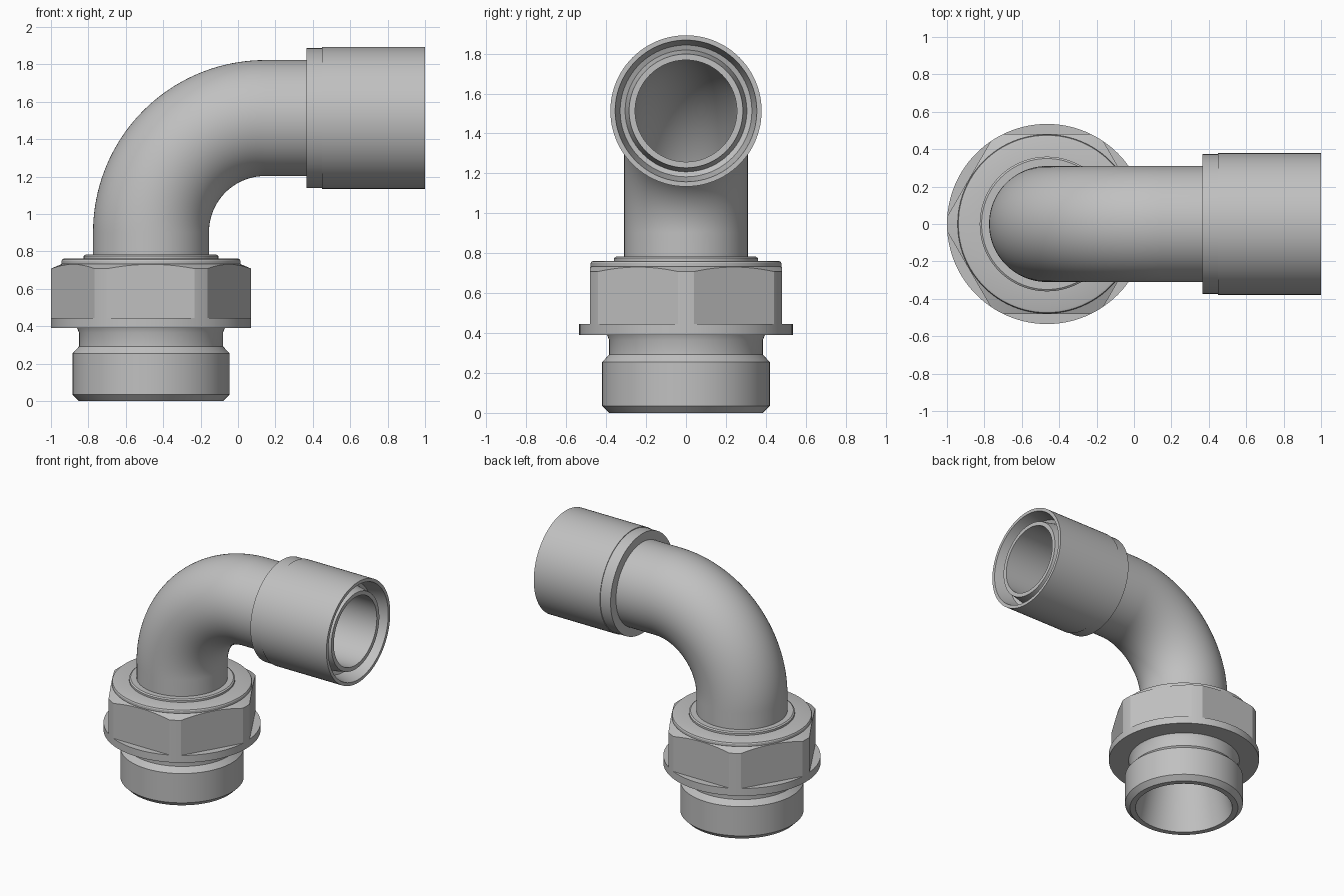
import bpy, bmesh, math
from mathutils import Vector, Matrix

if "Cube" in bpy.data.objects:
    bpy.data.objects.remove(bpy.data.objects["Cube"])

AX = -0.465          # x of the vertical axis
ZC = 1.513           # z of the horizontal axis
SEG = 96

metal = bpy.data.materials.new("light grey metal")
metal.diffuse_color = (0.53, 0.53, 0.53, 1)
metal.use_nodes = True
metal.node_tree.nodes["Principled BSDF"].inputs["Base Color"].default_value = metal.diffuse_color


def finish(bm, name, angle=25):
    bmesh.ops.recalc_face_normals(bm, faces=bm.faces)
    me = bpy.data.meshes.new(name)
    bm.to_mesh(me)
    bm.free()
    me.materials.append(metal)
    ob = bpy.data.objects.new(name, me)
    bpy.context.collection.objects.link(ob)
    shade(ob, angle)
    return ob


def shade(ob, angle=25):
    bpy.ops.object.select_all(action='DESELECT')
    ob.select_set(True)
    bpy.context.view_layer.objects.active = ob
    bpy.ops.object.shade_smooth_by_angle(angle=math.radians(angle))


def skin(bm, rings, closed):
    """Join rings of vertices with quads."""
    n = len(rings[0])
    for i in range(len(rings) if closed else len(rings) - 1):
        a, b = rings[i], rings[(i + 1) % len(rings)]
        for j in range(n):
            k = (j + 1) % n
            bm.faces.new((a[j], a[k], b[k], b[j]))


def lathe(name, profile, matrix):
    """Revolve a closed (radius, height) profile around local z."""
    bm = bmesh.new()
    rings = []
    for r, h in profile:
        rings.append([bm.verts.new(matrix @ Vector((
            r * math.cos(2 * math.pi * j / SEG),
            r * math.sin(2 * math.pi * j / SEG), h))) for j in range(SEG)])
    skin(bm, rings, True)
    return finish(bm, name)


UP = Matrix.Translation((AX, 0, 0))
SIDE = Matrix.Translation((0, 0, ZC)) @ Matrix.Rotation(math.pi / 2, 4, 'Y')

# Threaded end with relief neck and round flange
lathe("threaded_end", [
    (0.345, 0), (0.385, 0), (0.42, 0.035), (0.42, 0.255), (0.385, 0.292),
    (0.385, 0.365), (0.395, 0.39), (0.535, 0.39), (0.535, 0.445),
    (0.28, 0.445), (0.255, 0.43)], UP)

# Hexagonal nut: chamfered ring clipped by a hexagonal prism
nut = lathe("hex_nut", [
    (0.3, 0.44), (0.535, 0.44), (0.535, 0.708), (0.465, 0.738), (0.3, 0.738)], UP)
bm = bmesh.new()
bmesh.ops.create_cone(bm, cap_ends=True, segments=6, depth=1,
                      radius1=0.482 / math.cos(math.pi / 6),
                      radius2=0.482 / math.cos(math.pi / 6),
                      matrix=Matrix.Translation((AX, 0, 0.6)))
# Turn the prism so that corners point along x
far = max(bm.verts, key=lambda v: v.co.x).co
turn = math.atan2(far.y, far.x - AX)
bmesh.ops.rotate(bm, verts=bm.verts, cent=(AX, 0, 0),
                 matrix=Matrix.Rotation(-turn, 3, 'Z'))
cutter = finish(bm, "hex_cutter")
mod = nut.modifiers.new("hex", 'BOOLEAN')
mod.operation = 'INTERSECT'
mod.solver = 'EXACT'
mod.object = cutter
bpy.context.view_layer.objects.active = nut
bpy.ops.object.modifier_apply(modifier=mod.name)
bpy.data.objects.remove(cutter)
shade(nut, 15)

# Rounded collar on the nut, and the seal ring around the pipe
lathe("nut_collar", [
    (0.3, 0.72), (0.47, 0.72), (0.478, 0.735), (0.478, 0.75), (0.474, 0.758),
    (0.464, 0.762), (0.3, 0.762)], UP)
lathe("seal_ring", [
    (0.3, 0.75), (0.36, 0.75), (0.36, 0.776), (0.35, 0.783), (0.3, 0.783)], UP)

# Bent pipe, outer and inner wall
R = 0.61
Z0 = ZC - R
path = [(AX, 0.43, 0), (AX, Z0, 0)]
path += [(AX + R - R * math.cos(t), Z0 + R * math.sin(t), t)
         for t in [math.pi / 2 * i / 40 for i in range(1, 41)]]
path.append((0.42, ZC, math.pi / 2))


def pipe_rings(bm, radius):
    rings = []
    for x, z, t in path:
        u = Vector((math.cos(t), 0, -math.sin(t)))
        rings.append([bm.verts.new(Vector((x, 0, z))
                      + u * radius * math.cos(2 * math.pi * j / SEG)
                      + Vector((0, radius * math.sin(2 * math.pi * j / SEG), 0)))
                      for j in range(SEG)])
    return rings


bm = bmesh.new()
skin(bm, pipe_rings(bm, 0.31) + pipe_rings(bm, 0.255)[::-1], True)
finish(bm, "bent_pipe")

# Socket with a stepped outside, an open groove and an inner tube
lathe("socket", [
    (0.255, 0.365), (0.374, 0.365), (0.374, 0.45), (0.379, 0.45), (0.379, 1.0),
    (0.355, 1.0), (0.33, 0.88), (0.305, 0.87), (0.285, 0.975),
    (0.255, 0.975)], SIDE)
